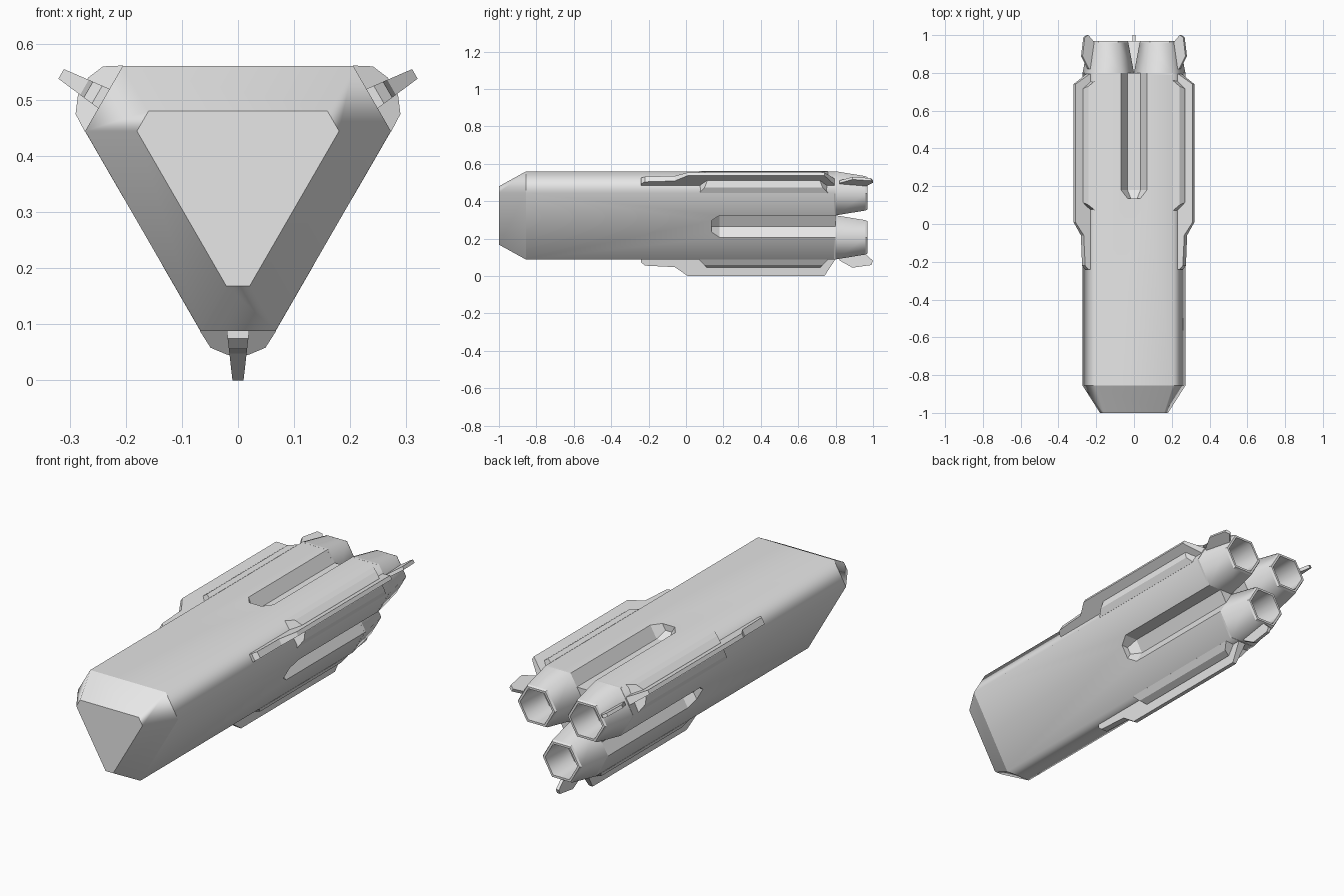
import bpy, bmesh
from math import cos, sin, radians, sqrt

cube = bpy.data.objects.get("Cube")
if cube:
    bpy.data.objects.remove(cube, do_unlink=True)

AXIS_Z = 0.364
CORNERS = {"lower": -90, "left": 30, "right": 150}
SIDES = {"top": 90, "right": 210, "left": 330}
HEX = [30 + 60 * i for i in range(6)]

grey = bpy.data.materials.new("hull grey")
grey.use_nodes = True
grey.diffuse_color = (0.8, 0.8, 0.8, 1)
grey.node_tree.nodes["Principled BSDF"].inputs["Base Color"].default_value = (0.8, 0.8, 0.8, 1)


def place(angle, r, t, y):
    """Point at radius r and sideways offset t around the long axis."""
    a = radians(angle)
    return (r * cos(a) - t * sin(a), y, AXIS_Z + r * sin(a) + t * cos(a))


def loft(name, rings):
    """Closed solid through rings of equal point count."""
    bm = bmesh.new()
    loops = [[bm.verts.new(p) for p in ring] for ring in rings]
    n = len(loops[0])
    for a, b in zip(loops, loops[1:]):
        for i in range(n):
            j = (i + 1) % n
            bm.faces.new((a[i], a[j], b[j], b[i]))
    bm.faces.new(loops[0])
    bm.faces.new(loops[-1])
    bmesh.ops.recalc_face_normals(bm, faces=bm.faces)
    mesh = bpy.data.meshes.new(name)
    bm.to_mesh(mesh)
    bm.free()
    mesh.materials.append(grey)
    obj = bpy.data.objects.new(name, mesh)
    bpy.context.collection.objects.link(obj)
    return obj


def soften(obj, is_soft):
    """Smooth shading, with every edge sharp unless the rule says soft."""
    mesh = obj.data
    mesh.shade_smooth()
    for e in mesh.edges:
        a, b = (mesh.vertices[v].co for v in e.vertices)
        e.use_edge_sharp = not is_soft(a, b)
    mod = obj.modifiers.new("even shading", 'WEIGHTED_NORMAL')
    mod.keep_sharp = True


def hull_ring(y, inset):
    side, corner = 0.196 - inset, 0.276 - inset
    half = (2 * side - corner) / sqrt(3)
    return [place(a, corner, t, y) for a in CORNERS.values() for t in (-half, half)]


def hex_ring(angle, r, size, y):
    return [place(angle, r + size * cos(radians(h)), size * sin(radians(h)), y) for h in HEX]


def plate(name, angle, outline, half_at):
    """Thin blade standing on a corner; outline is (y, r)."""
    return loft(name, [[place(angle, r, s * half_at(r), y) for y, r in outline]
                       for s in (-1, 1)])


# Three sided hull with a chamfered nose
hull = loft("hull", [hull_ring(-1, 0.08), hull_ring(-0.855, 0), hull_ring(0.8, 0)])

# Six sided grooves cut along each broad side, open at the back
for side, angle in SIDES.items():
    cutter = loft(side + "_groove_cutter", [hex_ring(angle, 0.196, size, y)
                  for y, size in ((0.135, 0.034), (0.18, 0.068), (0.9, 0.068))])
    cutter.hide_render = True
    mod = hull.modifiers.new(side + " groove", 'BOOLEAN')
    mod.operation = 'DIFFERENCE'
    mod.solver = 'EXACT'
    mod.object = cutter
    bpy.context.view_layer.objects.active = hull
    bpy.ops.object.modifier_apply(modifier=mod.name)
    bpy.data.objects.remove(cutter, do_unlink=True)


def outer_long_edge(a, b):
    reach = max((p.x ** 2 + (p.z - AXIS_Z) ** 2) ** 0.5 for p in (a, b))
    return abs(a.y - b.y) > 0.05 and reach > 0.25


soften(hull, outer_long_edge)

FAIRING = [(0.058, -0.01), (0.068, 0), (0.049, 0.03), (0.018, 0.043)]
FAIRING += [(-t, h) for t, h in reversed(FAIRING)]
BLADE = [(-0.24, 0.27), (-0.24, 0.29), (-0.22, 0.308), (-0.06, 0.316), (0.01, 0.364),
         (0.74, 0.364), (0.795, 0.28), (0.795, 0.27)]
TAIL_FIN = [(0.82, 0.25), (0.82, 0.28), (0.89, 0.319), (0.99, 0.305), (1.0, 0.283),
            (0.955, 0.24)]
NOZZLE = [(0.79, 0.136), (0.8, 0.136), (0.96, 0.106), (0.97, 0.1), (0.97, 0.088),
          (0.81, 0.08)]

for corner, angle in CORNERS.items():
    # Hollow six sided engine nozzle
    nozzle = loft(corner + "_nozzle", [hex_ring(angle, 0.157, size, y) for y, size in NOZZLE])
    soften(nozzle, lambda a, b: abs(a.y - b.y) > 0.05)

    # Raised fairing with sloped ends
    loft(corner + "_fairing", [[place(angle, 0.276 + h, t, y + s * max(h, 0)) for t, h in FAIRING]
                               for y, s in ((0.07, 1), (0.76, -1))])

    # Long tapered blade and small tail fin
    plate(corner + "_blade", angle, BLADE, lambda r: 0.02 - (r - 0.276) * 0.115)
    plate(corner + "_tail_fin", angle, TAIL_FIN, lambda r: 0.008)
